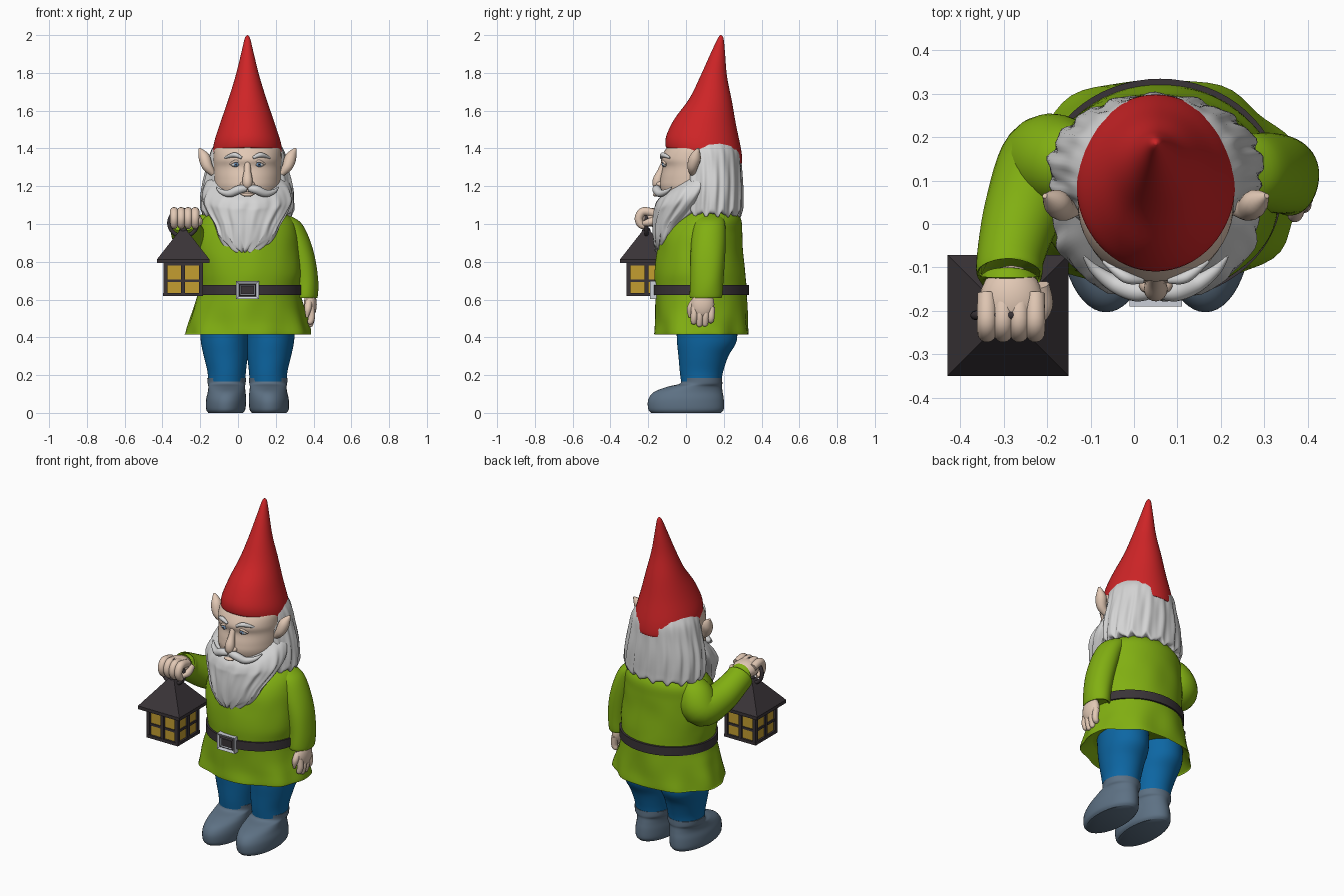
import bpy, bmesh, math
from mathutils import Vector, Matrix

if "Cube" in bpy.data.objects:
    bpy.data.objects.remove(bpy.data.objects["Cube"], do_unlink=True)


def material(name, r, g, b):
    m = bpy.data.materials.new(name)
    m.use_nodes = True
    m.diffuse_color = (r, g, b, 1)
    bsdf = m.node_tree.nodes["Principled BSDF"]
    bsdf.inputs["Base Color"].default_value = (r, g, b, 1)
    bsdf.inputs["Roughness"].default_value = 0.7
    return m


RED = material("hat red", .62, .018, .02)
GREEN = material("tunic green", .22, .43, .006)
BLUE = material("trouser blue", .004, .135, .37)
SLATE = material("boot slate", .11, .165, .23)
WHITE = material("hair white", .66, .66, .66)
SKIN = material("skin", .76, .58, .46)
IRON = material("dark iron", .042, .034, .039)
GLOW = material("lantern yellow", .55, .34, .03)
SILVER = material("buckle silver", .6, .62, .68)
IRIS = material("eye blue", .16, .3, .5)
CX = 0.05  # the body's own middle


def finish(name, bm, *mats, angle=50):
    bmesh.ops.recalc_face_normals(bm, faces=bm.faces)
    me = bpy.data.meshes.new(name)
    bm.to_mesh(me)
    bm.free()
    for m in mats:
        me.materials.append(m)
    me.shade_smooth()
    me.set_sharp_from_angle(angle=math.radians(angle))
    ob = bpy.data.objects.new(name, me)
    bpy.context.collection.objects.link(ob)
    return ob


def spline(points, steps):
    """Smooth curve through points of any dimension."""
    p = [Vector(q) for q in points]
    p = [p[0]] + p + [p[-1]]
    out = []
    for a, b, c, d in zip(p, p[1:], p[2:], p[3:]):
        for i in range(steps):
            t = i / steps
            out.append(.5 * (2 * b + (c - a) * t + (2 * a - 5 * b + 4 * c - d) * t * t
                             + (3 * b - a - 3 * c + d) * t ** 3))
    return out + [p[-1]]


def skin_rings(bm, rings):
    for r, s in zip(rings, rings[1:]):
        for i in range(len(r)):
            j = (i + 1) % len(r)
            bm.faces.new((r[i], r[j], s[j], s[i]))
    bm.faces.new(rings[0])
    bm.faces.new(rings[-1])


def loft(name, mat, rings, steps=5, seg=48, k=9, angle=50):
    """Stack of ovals: z, x, y, x radius, y radius, tilt, ripple, ragged edge."""
    bm = bmesh.new()
    loops = []
    for z, x, y, rx, ry, tilt, wave, jag in spline(
            [tuple(r) + (0,) * (8 - len(r)) for r in rings], steps):
        loop = []
        for i in range(seg):
            a = math.tau * i / seg
            w = math.sin(k * a + math.sin(14 * z)) + .5 * math.sin((2 * k - 3) * a - 9 * z)
            m = 1 + wave * w
            dy = ry * m * math.sin(a)
            loop.append(bm.verts.new((x + rx * m * math.cos(a), y + dy,
                                      z + tilt * dy + jag * w)))
        loops.append(loop)
    skin_rings(bm, loops)
    return finish(name, bm, mat, angle=angle)


def tube(name, mat, points, steps=6, seg=16):
    """Round tube through points given as x, y, z, radius."""
    bm = bmesh.new()
    pts = spline(points, steps)
    loops = []
    side = None
    for i, p in enumerate(pts):
        d = (pts[min(i + 1, len(pts) - 1)].xyz - pts[max(i - 1, 0)].xyz).normalized()
        side = d.orthogonal() if side is None else side - d * side.dot(d)
        side.normalize()
        up = d.cross(side)
        loops.append([bm.verts.new(p.xyz + p.w * (side * math.cos(a) + up * math.sin(a)))
                      for a in (math.tau * n / seg for n in range(seg))])
    skin_rings(bm, loops)
    return finish(name, bm, mat)


def ball(name, mat, loc, size):
    bm = bmesh.new()
    bmesh.ops.create_uvsphere(bm, u_segments=20, v_segments=12, radius=1,
                              matrix=Matrix.Translation(loc) @ Matrix.Diagonal((*size, 1)))
    return finish(name, bm, mat)


def box(name, mat, loc, size):
    bm = bmesh.new()
    bmesh.ops.create_cube(bm, size=1,
                          matrix=Matrix.Translation(loc) @ Matrix.Diagonal((*size, 1)))
    return finish(name, bm, mat, angle=30)


# Boots and trouser legs
for side, s in (("right", -1), ("left", 1)):
    x = CX + .11 * s
    loft(side + "_boot", SLATE, [
        (0, x + .005 * s, 0, .092, .185), (.02, x + .005 * s, 0, .104, .2),
        (.07, x + .003 * s, 0, .106, .2), (.11, x, .012, .1, .182),
        (.138, x, .045, .097, .145), (.155, x, .08, .1, .112), (.185, x, .083, .103, .108)])
    loft(side + "_trouser_leg", BLUE, [
        (.165, x, .08, .098, .106), (.22, x, .082, .102, .115), (.3, x + .005 * s, .092, .116, .132),
        (.38, x + .01 * s, .11, .127, .158), (.48, x + .012 * s, .11, .13, .16)], k=5)

# Tunic with a flared, gently folded hem
loft("tunic", GREEN, [
    (.47, CX, .09, .27, .2), (.425, CX, .085, .325, .243, 0, .02),
    (.42, CX + .005, .085, .333, .25, 0, .024), (.48, CX + .005, .085, .318, .244, 0, .02),
    (.56, CX + .005, .083, .292, .243, 0, .012), (.65, CX + .01, .08, .27, .242),
    (.74, CX + .01, .075, .278, .24, 0, .006), (.85, CX, .075, .278, .228, 0, .008),
    (.95, CX, .085, .265, .213), (1.03, CX, .11, .235, .18), (1.1, CX, .12, .13, .12)], seg=72, k=7)

# Belt and buckle
loft("belt", IRON, [(.625, CX + .01, .08, .26, .235), (.625, CX + .01, .08, .281, .254),
                    (.677, CX + .01, .08, .281, .254), (.677, CX + .01, .08, .26, .235)],
     steps=1, seg=64, angle=30)
bm = bmesh.new()
bmesh.ops.create_cube(bm, size=1, matrix=Matrix.Translation((CX, -.17, .65))
                      @ Matrix.Diagonal((.12, .04, .095, 1)))
front = min(bm.faces, key=lambda f: f.calc_center_median().y)
for thickness, depth, slot in ((.02, -.008, 1), (.01, .006, 0), (.007, -.004, 1)):
    bmesh.ops.inset_region(bm, faces=[front], thickness=thickness, depth=depth)
    front.material_index = slot
finish("buckle", bm, SILVER, IRON, angle=30)

# Hanging left arm and hand
loft("left_sleeve", GREEN, [
    (.62, .357, .105, .05, .07), (.612, .357, .105, .064, .085), (.7, .355, .11, .07, .088, 0, .01),
    (.82, .335, .115, .074, .092, 0, .01), (.93, .3, .12, .075, .09),
    (1.01, .26, .125, .07, .08), (1.05, .22, .13, .04, .05)], k=4)
ball("left_palm", SKIN, (.383, .088, .575), (.034, .062, .075))
for i in range(4):
    y = .045 + .03 * i
    drop = (.468, .456, .458, .475)[i]
    tube("left_finger", SKIN, [(.385, y, .56, .019), (.39, y - .002, .51, .018),
                               (.382, y - .004, drop + .01, .015), (.38, y - .004, drop, .005)])
tube("left_thumb", SKIN, [(.375, .045, .59, .02), (.37, .022, .55, .018), (.365, .02, .505, .006)])

# Raised right arm and fist
tube("right_sleeve", GREEN, [
    (-.09, .13, 1.0, .07), (-.16, .14, .96, .1), (-.205, .14, .89, .105),
    (-.255, .03, .925, .09), (-.283, -.07, .985, .078), (-.286, -.118, 1.01, .074),
    (-.286, -.112, 1.01, .05)], seg=28)
ball("right_palm", SKIN, (-.282, -.175, 1.035), (.073, .08, .05))
for i in range(4):
    x = -.338 + .037 * i
    tube("right_finger", SKIN, [(x, -.16, 1.055, .022), (x, -.225, 1.066, .023), (x, -.25, 1.03, .022),
                                (x, -.235, .993, .019), (x, -.2, .985, .008)])
tube("right_thumb", SKIN, [(-.215, -.14, 1.03, .02), (-.208, -.19, 1.01, .021), (-.23, -.235, 1.0, .012)])

# Lantern: glowing core, iron bars, hipped roof and carrying ring
LX, LY = -.29, -.21
box("lantern_glass", GLOW, (LX, LY, .715), (.188, .188, .17))
box("lantern_floor", IRON, (LX, LY, .627), (.212, .212, .018))
box("lantern_eaves", IRON, (LX, LY, .803), (.278, .278, .02))
for z, h in ((.7, .014), (.788, .014)):
    box("lantern_crossbar", IRON, (LX, LY, z), (.2, .2, h))
for i in (-1, 0, 1):
    for j in (-1, 0, 1):
        if i or j:
            box("lantern_post", IRON, (LX + .095 * i, LY + .095 * j, .715), (.021, .021, .18))
bm = bmesh.new()
bmesh.ops.create_cone(bm, cap_ends=True, segments=4, radius1=.197, radius2=.025, depth=.155,
                      matrix=Matrix.Translation((LX, LY, .89)) @ Matrix.Rotation(math.pi / 4, 4, "Z"))
finish("lantern_roof", bm, IRON, angle=30)
ball("lantern_knob", IRON, (LX, LY, .965), (.022, .022, .018))
ring = [(LX + .075 * math.cos(a), LY, 1.005 + .07 * math.sin(a), .011)
        for a in (math.tau * i / 16 for i in range(17))]
tube("lantern_ring", IRON, ring, steps=2, seg=10)

# Head, ears and nose
loft("head", SKIN, [
    (1.06, CX, .06, .14, .14), (1.18, CX, .05, .172, .185), (1.24, CX, .05, .178, .186),
    (1.3, CX, .05, .178, .174), (1.345, CX, .05, .18, .182), (1.4, CX, .06, .175, .165),
    (1.44, CX, .08, .15, .15)])
tube("nose", SKIN, [(CX, -.11, 1.335, .016), (CX, -.132, 1.28, .019), (CX, -.148, 1.235, .027),
                    (CX, -.15, 1.205, .024), (CX, -.13, 1.195, .01)])
ball("lower_lip", SKIN, (CX, -.16, 1.155), (.032, .016, .01))
for side, s in (("right", -1), ("left", 1)):
    tube(side + "_ear", SKIN, [(CX + .18 * s, .035, 1.265, .015), (CX + .212 * s, .035, 1.305, .028),
                               (CX + .23 * s, .05, 1.355, .03), (CX + .255 * s, .065, 1.4, .006)])
    ball(side + "_nostril", SKIN, (CX + .022 * s, -.138, 1.21), (.017, .02, .015))
    # Eyes and brows
    ex = CX + .06 * s
    ball(side + "_eye", WHITE, (ex, -.105, 1.315), (.028, .019, .014))
    ball(side + "_iris", IRIS, (ex, -.119, 1.315), (.0125, .008, .0125))
    ball(side + "_pupil", IRON, (ex, -.1245, 1.315), (.006, .004, .006))
    tube(side + "_eyelid", SKIN, [(ex - .033, -.106, 1.316, .005), (ex, -.122, 1.333, .007),
                                  (ex + .033, -.106, 1.316, .005)])
    tube(side + "_eyebrow", WHITE, [(CX + .03 * s, -.13, 1.35, .007), (CX + .07 * s, -.122, 1.366, .013),
                                    (CX + .12 * s, -.085, 1.35, .005)])
    # Moustache halves
    tube(side + "_moustache", WHITE, [
        (CX + .004 * s, -.153, 1.188, .016), (CX + .045 * s, -.155, 1.182, .023),
        (CX + .095 * s, -.137, 1.162, .02), (CX + .14 * s, -.105, 1.172, .012),
        (CX + .165 * s, -.075, 1.195, .003)])

# Hair and beard with rippled locks and ragged ends
loft("hair", WHITE, [
    (1.06, CX, .13, .17, .12), (1.05, CX, .13, .235, .163, 0, .02, .013),
    (1.1, CX, .13, .245, .168, 0, .025, .008), (1.2, CX, .128, .238, .17, 0, .022),
    (1.3, CX, .125, .215, .168, 0, .016), (1.38, CX, .12, .195, .168, 0, .01),
    (1.43, CX, .11, .17, .16)], seg=128, k=17, angle=70)
loft("beard", WHITE, [
    (.845, CX - .015, -.13, .02, .015), (.87, CX - .012, -.122, .075, .045, 0, .03, .012),
    (.92, CX - .005, -.108, .142, .066, 0, .04, .014), (.99, CX, -.085, .172, .09, 0, .035, .008),
    (1.07, CX, -.03, .215, .14, .1, .025), (1.14, CX, .012, .238, .178, .3, .02),
    (1.21, CX, .04, .218, .192, .45, .012), (1.255, CX, .05, .175, .17, .55)],
    seg=128, k=13, angle=70)

# Pointed hat with a tilted rim
loft("hat", RED, [
    (1.368, CX, .095, .165, .185, -.21), (1.366, CX, .095, .182, .202, -.21),
    (1.43, CX, .094, .177, .198, -.19), (1.54, CX, .102, .142, .163, -.1),
    (1.66, CX, .13, .101, .112, -.04), (1.78, CX, .146, .064, .071),
    (1.9, CX, .168, .034, .039), (1.98, CX, .183, .015, .016), (2.0, CX, .185, .003, .003)], seg=64)
